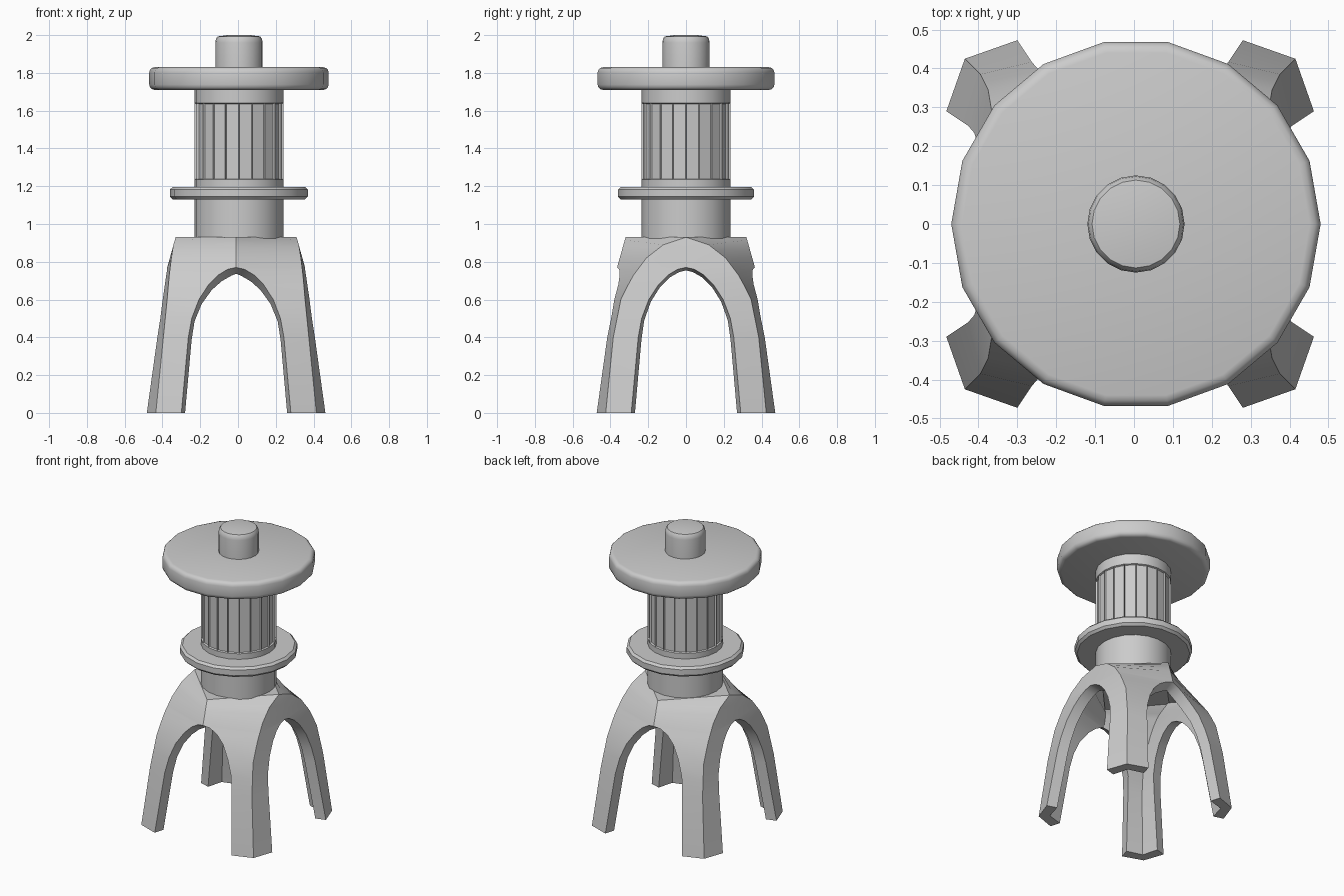
import bpy, bmesh, math

if "Cube" in bpy.data.objects:
    bpy.data.objects.remove(bpy.data.objects["Cube"])

CX = 0.005  # axis of the upper parts


def finish(name, bm, loc, angle=30):
    bmesh.ops.recalc_face_normals(bm, faces=bm.faces)
    me = bpy.data.meshes.new(name)
    bm.to_mesh(me)
    bm.free()
    ob = bpy.data.objects.new(name, me)
    bpy.context.collection.objects.link(ob)
    ob.location = loc
    bpy.ops.object.select_all(action='DESELECT')
    ob.select_set(True)
    bpy.context.view_layer.objects.active = ob
    bpy.ops.object.shade_smooth_by_angle(angle=math.radians(angle))
    return ob


def lathe(profile, sides):
    """Closed turned solid from (radius, z) points, bottom to top."""
    bm = bmesh.new()
    rings = []
    for r, z in profile:
        rings.append([bm.verts.new((r * math.cos(2 * math.pi * i / sides),
                                    r * math.sin(2 * math.pi * i / sides), z))
                      for i in range(sides)])
    for a, b in zip(rings, rings[1:]):
        for i in range(sides):
            j = (i + 1) % sides
            bm.faces.new((a[i], a[j], b[j], b[i]))
    bm.faces.new(rings[0][::-1])
    bm.faces.new(rings[-1])
    bm.normal_update()
    return bm


def lerp_table(table, z):
    for (z0, *a), (z1, *b) in zip(table, table[1:]):
        if z <= z1:
            t = (z - z0) / (z1 - z0)
            return [p + (q - p) * t for p, q in zip(a, b)]
    return table[-1][1:]


# Column with recessed panels
bm = lathe([(0.235, 0.88), (0.235, 1.235), (0.235, 1.64), (0.235, 1.73)], 20)
panels = [f for f in bm.faces if 1.3 < f.calc_center_median().z < 1.6]
bmesh.ops.inset_individual(bm, faces=panels, thickness=0.006, depth=-0.010)
finish("column", bm, (CX, 0, 0))

# Collar ring
finish("collar_ring", lathe([(0.35, 1.13), (0.365, 1.145), (0.365, 1.183),
                             (0.35, 1.197)], 18), (CX, 0, 0))

# Top disc with rounded rim
finish("top_disc", lathe([(0.447, 1.71), (0.461, 1.714), (0.471, 1.724), (0.475, 1.738),
                          (0.475, 1.802), (0.471, 1.816), (0.461, 1.826),
                          (0.447, 1.83)], 18), (CX, 0, 0))

# Knob
finish("top_knob", lathe([(0.125, 1.80), (0.125, 1.96), (0.122, 1.98), (0.113, 1.993),
                          (0.06, 2.0)], 20), (CX, 0, 0))

# Arched base: corner ridge and mid-side position per height, arch half width
RIDGE = [(0, .425, .425), (.4, .385, .385), (.6, .365, .345), (.72, .355, .285),
         (.82, .343, .21), (.89, .332, .12), (.93, .32, 0)]
MID = [(0, .575), (.4, .478), (.6, .42), (.77, .365), (.93, .32)]
ARCH = [(0, .29), (.4, .253), (.5, .235), (.6, .197), (.68, .145), (.73, .095),
        (.76, .045), (.77, 0), (.93, 0)]
LEVELS = [0, .4, .5, .6, .68, .73, .76, .77, .82, .86, .89, .915, .93]

bm = bmesh.new()
for sx in (1, -1):
    for sy in (1, -1):
        rows = []
        for z in LEVELS:
            rx, ry = lerp_table(RIDGE, z)
            mid, = lerp_table(MID, z)
            half, = lerp_table(ARCH, z)
            half_x = min(half, ry)
            ex = mid + (rx - mid) * (half_x / ry if ry else 0)
            ey = mid + (ry - mid) * half / rx
            rows.append([bm.verts.new((sx * x, sy * y, z))
                         for x, y in ((ex, half_x), (rx, ry), (half, ey))])
        for a, b in zip(rows, rows[1:]):
            for k in (0, 1):
                bm.faces.new((a[k], a[k + 1], b[k + 1], b[k]))
bmesh.ops.remove_doubles(bm, verts=bm.verts, dist=0.001)
rim = [e for e in bm.edges if e.is_boundary and all(v.co.z > 0.929 for v in e.verts)]
bmesh.ops.contextual_create(bm, geom=rim)
base = finish("arched_base", bm, (-0.01, 0, 0))

# Give the base its thickness and keep the feet flat
solid = base.modifiers.new("Thickness", 'SOLIDIFY')
solid.thickness = 0.07
solid.offset = -1
bpy.ops.object.modifier_move_to_index(modifier=solid.name, index=0)
bpy.ops.object.modifier_apply(modifier=solid.name)
for v in base.data.vertices:
    if v.co.z < 0.1:
        v.co.z = 0
bpy.ops.object.shade_smooth_by_angle(angle=math.radians(30))
